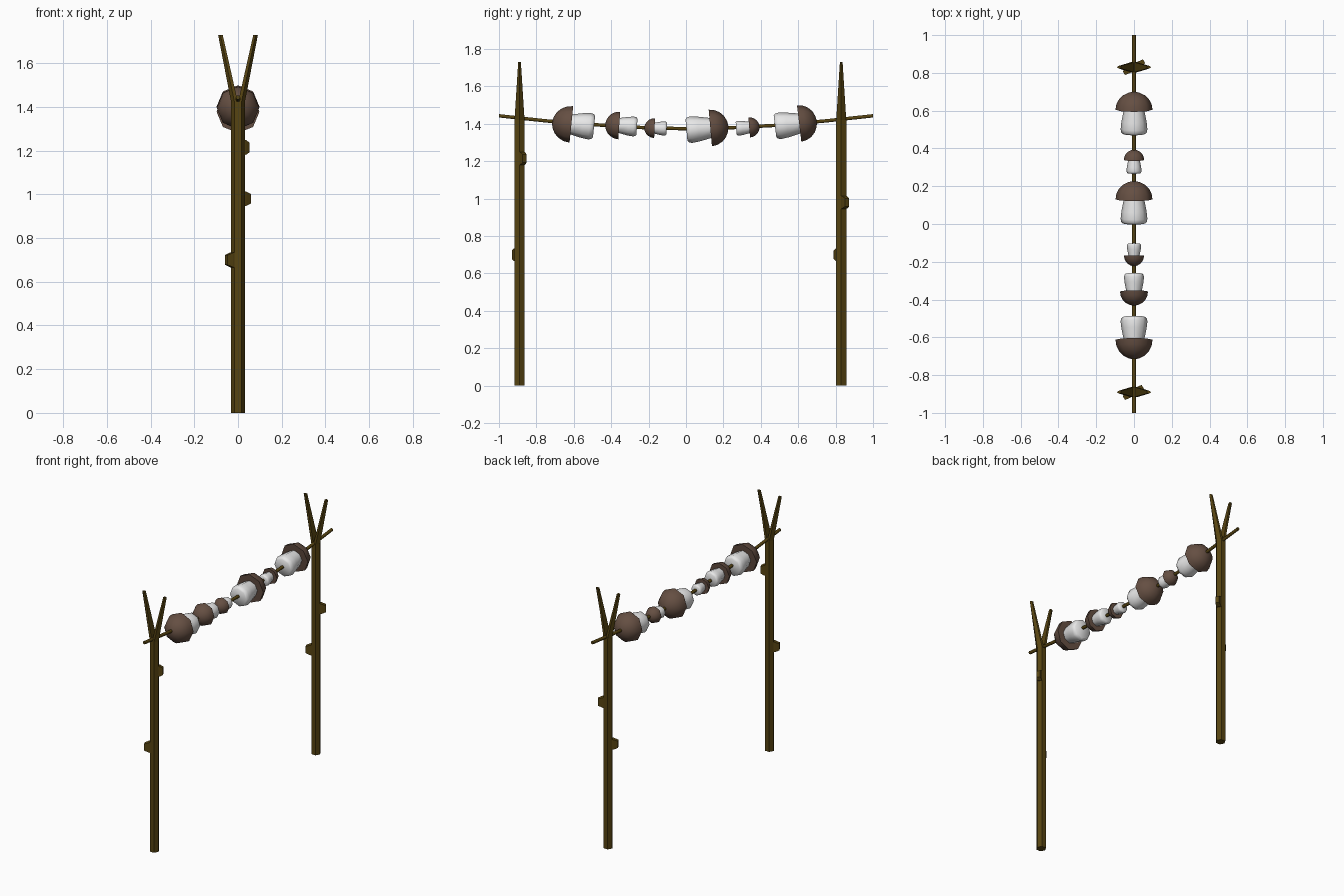
import bpy, bmesh, math
from mathutils import Vector, Matrix

if "Cube" in bpy.data.objects:
    bpy.data.objects.remove(bpy.data.objects["Cube"])


def material(name, rgb):
    m = bpy.data.materials.new(name)
    m.diffuse_color = (*rgb, 1)
    m.use_nodes = True
    m.node_tree.nodes["Principled BSDF"].inputs["Base Color"].default_value = m.diffuse_color
    return m


WOOD = material("dark olive wood", (0.095, 0.058, 0.006))
CAP = material("brown cap", (0.130, 0.078, 0.055))
STEM = material("pale stem", (0.80, 0.80, 0.80))


def finish(bm, name, mat, smooth=None):
    bmesh.ops.recalc_face_normals(bm, faces=bm.faces[:])
    me = bpy.data.meshes.new(name)
    bm.to_mesh(me)
    bm.free()
    me.materials.append(mat)
    ob = bpy.data.objects.new(name, me)
    bpy.context.collection.objects.link(ob)
    if smooth:
        bpy.ops.object.select_all(action='DESELECT')
        ob.select_set(True)
        bpy.context.view_layer.objects.active = ob
        bpy.ops.object.shade_smooth_by_angle(angle=math.radians(smooth))
    return ob


def loft(bm, rings):
    """Skin a list of equally long rings and cap both ends."""
    vs = [[bm.verts.new(p) for p in r] for r in rings]
    n = len(vs[0])
    for a, b in zip(vs, vs[1:]):
        for i in range(n):
            bm.faces.new((a[i], a[(i + 1) % n], b[(i + 1) % n], b[i]))
    bm.faces.new(vs[0])
    bm.faces.new(vs[-1])


def circle(r, sides, z=0):
    return [Vector((r * math.cos(math.tau * i / sides), r * math.sin(math.tau * i / sides), z))
            for i in range(sides)]


# forked posts: hexagonal trunk, two tapering prongs, cut branch stubs
R, FORK, TOP = 0.031, 1.42, 1.73
AP = R * math.cos(math.pi / 6)


def post(name, y, stubs):
    bm = bmesh.new()
    loft(bm, [circle(R, 6, 0), circle(R, 6, FORK)])
    half = [(0, -AP), (R / 2, -AP), (R, 0), (R / 2, AP), (0, AP)]
    for s in (-1, 1):
        loft(bm, [[Vector((s * px, py, FORK)) for px, py in half],
                  [Vector((s * (0.070 + px * 0.68), py * 0.27, TOP)) for px, py in half]])
    for z, ang, length in stubs:
        rot = Matrix.Rotation(math.radians(ang), 3, 'Z')
        rings = []
        for d, w, h in ((AP - 0.004, R / 2, 0.035), (AP + 0.008, R / 2, 0.033), (length, 0.012, 0.022)):
            rings.append([rot @ Vector((d, a * w, b * h)) + Vector((0, 0, z))
                          for a, b in ((-1, -1), (1, -1), (1, 1), (-1, 1))])
        loft(bm, rings)
    bmesh.ops.translate(bm, verts=bm.verts[:], vec=(0, y, 0))
    finish(bm, name, WOOD)


post("front_post", -0.89, [(1.215, 30, 0.054), (0.70, 210, 0.062)])
post("back_post", 0.83, [(0.98, 30, 0.062), (0.70, 210, 0.062)])

# sagging string
path = [(-1, 1.443), (-0.75, 1.416), (-0.5, 1.396), (-0.2, 1.378), (0, 1.374),
        (0.2, 1.377), (0.5, 1.393), (0.75, 1.416), (1, 1.443)]
bm = bmesh.new()
loft(bm, [[Vector((p.x, y, z + p.y)) for p in circle(0.0105, 6)] for y, z in path])
finish(bm, "string", WOOD, 65)


# mushrooms threaded along the string
def revolve(name, profile, mat, place):
    bm = bmesh.new()
    loft(bm, [circle(r, 8, h) for h, r in profile])
    bmesh.ops.transform(bm, matrix=place, verts=bm.verts[:])
    finish(bm, name, mat, 60)


def mushroom(i, rim_y, z, way, cap_r, cap_h, stem_r, stem_l, tilt):
    axis = Vector((0, way, tilt)).normalized()
    side = Vector((1, 0, 0))
    m = Matrix((side, axis.cross(side), axis)).transposed().to_4x4()
    place = Matrix.Translation((0, rim_y, z)) @ m
    dome = [(cap_h * math.sin(a), cap_r * math.cos(a))
            for a in (math.radians(d) for d in (0, 18, 36, 54, 72, 86))]
    revolve(f"mushroom_cap_{i}", dome, CAP, place)
    stem = [(0.002, 0.76), (-0.5, 0.94), (-0.8, 1.0), (-0.93, 0.95), (-1, 0.82)]
    revolve(f"mushroom_stem_{i}", [(h * stem_l, r * stem_r) for h, r in stem], STEM, place)


for i, spec in enumerate([
        (-0.613, 1.397, -1, 0.098, 0.103, 0.071, 0.122, 0.10),
        (-0.357, 1.391, -1, 0.074, 0.075, 0.053, 0.095, 0.07),
        (-0.168, 1.377, -1, 0.053, 0.055, 0.038, 0.065, 0.04),
        (0.130, 1.378, 1, 0.098, 0.097, 0.071, 0.128, 0.09),
        (0.338, 1.381, 1, 0.054, 0.055, 0.040, 0.070, 0.08),
        (0.605, 1.402, 1, 0.098, 0.095, 0.071, 0.130, 0.12)], 1):
    mushroom(i, *spec)
